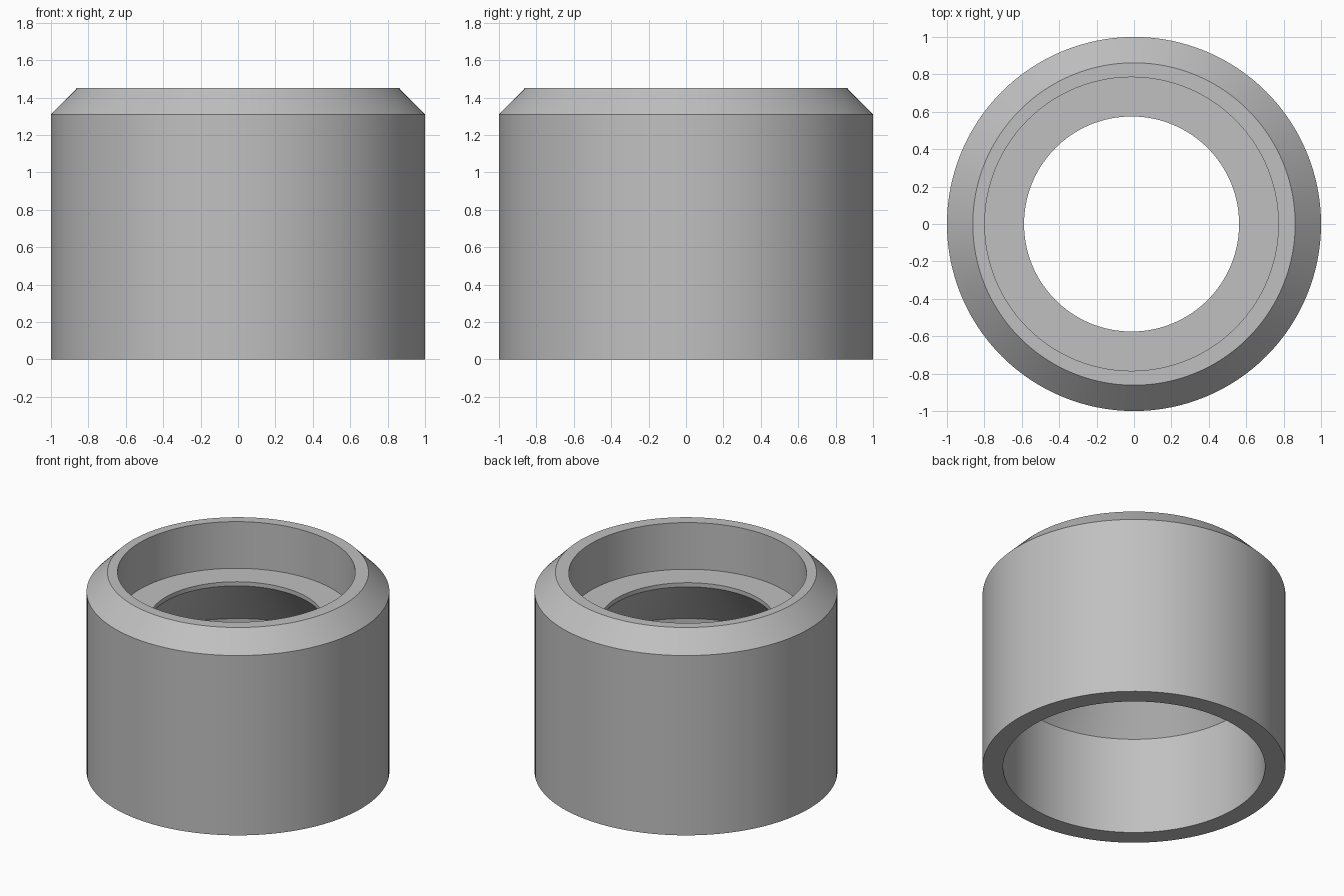
import bpy, bmesh, math

default_cube = bpy.data.objects.get("Cube")
if default_cube:
    bpy.data.objects.remove(default_cube, do_unlink=True)

SIDES = 128
BORE_X = -0.013  # the upper bore sits slightly off centre

grey = bpy.data.materials.new("plain grey")
grey.use_nodes = True
colour = (0.53, 0.53, 0.53, 1)
grey.diffuse_color = colour
grey.node_tree.nodes["Principled BSDF"].inputs["Base Color"].default_value = colour


def add_ring(bm, radius, z, x=0.0):
    """One horizontal circle of vertices."""
    angles = (2 * math.pi * i / SIDES for i in range(SIDES))
    return [bm.verts.new((x + radius * math.cos(a), radius * math.sin(a), z))
            for a in angles]


def closed_lathe(name, profile):
    """Join the circles of a closed profile into a hollow solid."""
    bm = bmesh.new()
    rings = [add_ring(bm, *point) for point in profile]
    for ring, following in zip(rings, rings[1:] + rings[:1]):
        for i in range(SIDES):
            j = (i + 1) % SIDES
            bm.faces.new((ring[i], ring[j], following[j], following[i]))
    bmesh.ops.recalc_face_normals(bm, faces=bm.faces)
    mesh = bpy.data.meshes.new(name)
    bm.to_mesh(mesh)
    bm.free()
    mesh.materials.append(grey)
    obj = bpy.data.objects.new(name, mesh)
    bpy.context.collection.objects.link(obj)
    return obj


# Chamfered outside, stepped upper bore, narrow throat, flared lower bore
collar = closed_lathe("collar", [
    (0.865, 0), (1, 0), (1, 1.31), (0.862, 1.45),
    (0.785, 1.45, BORE_X), (0.785, 1.11, BORE_X),
    (0.575, 1.11, BORE_X), (0.575, 1.08, BORE_X),
    (0.865, 0.71),
])

bpy.ops.object.select_all(action="DESELECT")
collar.select_set(True)
bpy.context.view_layer.objects.active = collar
bpy.ops.object.shade_smooth_by_angle(angle=math.radians(25))
